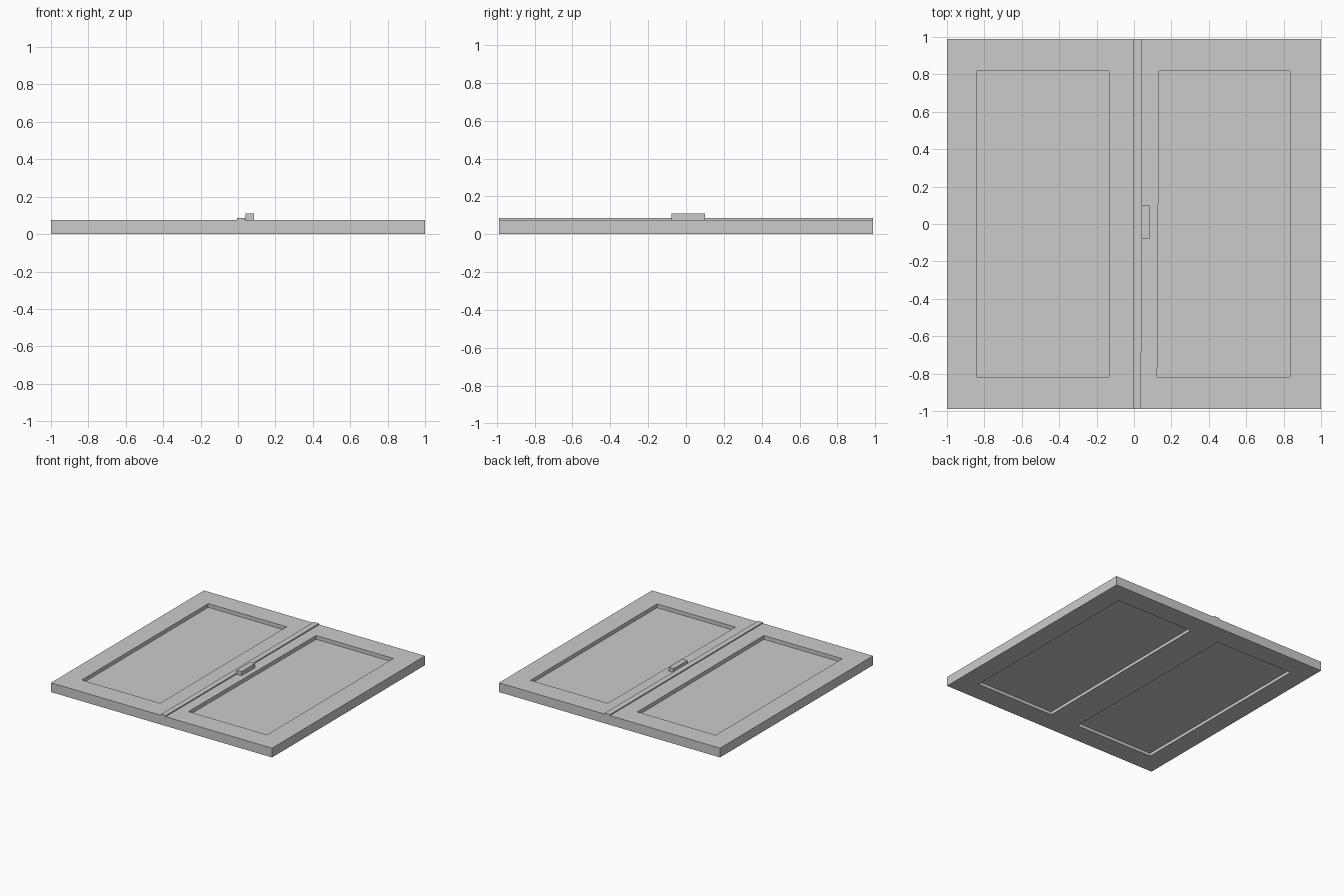
import bpy, bmesh

if "Cube" in bpy.data.objects:
    bpy.data.objects.remove(bpy.data.objects["Cube"])

HALF_Y, THICK = 0.988, 0.076
PANEL_LOW, PANEL_HIGH = 0.025, 0.045


def finish(name, bm):
    bmesh.ops.remove_doubles(bm, verts=bm.verts, dist=1e-4)
    bmesh.ops.recalc_face_normals(bm, faces=bm.faces)
    mesh = bpy.data.meshes.new(name)
    bm.to_mesh(mesh)
    bm.free()
    obj = bpy.data.objects.new(name, mesh)
    bpy.context.collection.objects.link(obj)
    return obj


def add_leaf(bm, outer, inner, seam_side):
    """Loft rings from the lower panel, around the frame, to the upper panel."""
    steps = [(inner, PANEL_LOW), (inner, 0), (outer, 0),
             (outer, THICK), (inner, THICK), (inner, PANEL_HIGH)]
    rings = [[bm.verts.new((x, y, z)) for x, y in loop] for loop, z in steps]
    for r, (a, b) in enumerate(zip(rings, rings[1:])):
        for i in range(4):
            if r == 2 and i == seam_side:
                continue  # leaves are joined along the middle
            j = (i + 1) % 4
            bm.faces.new((a[i], a[j], b[j], b[i]))
    bm.faces.new(rings[0])
    bm.faces.new(rings[-1])


def rect(x0, x1, y0, y1):
    return [(x0, y0), (x1, y0), (x1, y1), (x0, y1)]


def block(name, outline, z0, z1):
    bm = bmesh.new()
    face = bm.faces.new([bm.verts.new((x, y, z0)) for x, y in outline])
    ext = bmesh.ops.extrude_face_region(bm, geom=[face], use_keep_orig=True)
    verts = [v for v in ext["geom"] if isinstance(v, bmesh.types.BMVert)]
    bmesh.ops.translate(bm, verts=verts, vec=(0, 0, z1 - z0))
    return finish(name, bm)


# Double frame with a panel recessed from both faces in each leaf
bm = bmesh.new()
add_leaf(bm, rect(-1, 0, -HALF_Y, HALF_Y), rect(-0.842, -0.133, -0.817, 0.818), 1)
add_leaf(bm, rect(0, 1, -HALF_Y, HALF_Y),
         [(0.124, -0.817), (0.834, -0.817), (0.834, 0.818), (0.134, 0.818)], 3)
finish("double_panel_frame", bm)

# Raised strip covering the joint
block("joint_strip", [(-0.005, -HALF_Y), (0.038, -HALF_Y), (0.043, HALF_Y), (-0.005, HALF_Y)],
      THICK, 0.085)

# Pull handle beside the strip
block("handle", rect(0.041, 0.086, -0.077, 0.1), THICK, 0.109)
